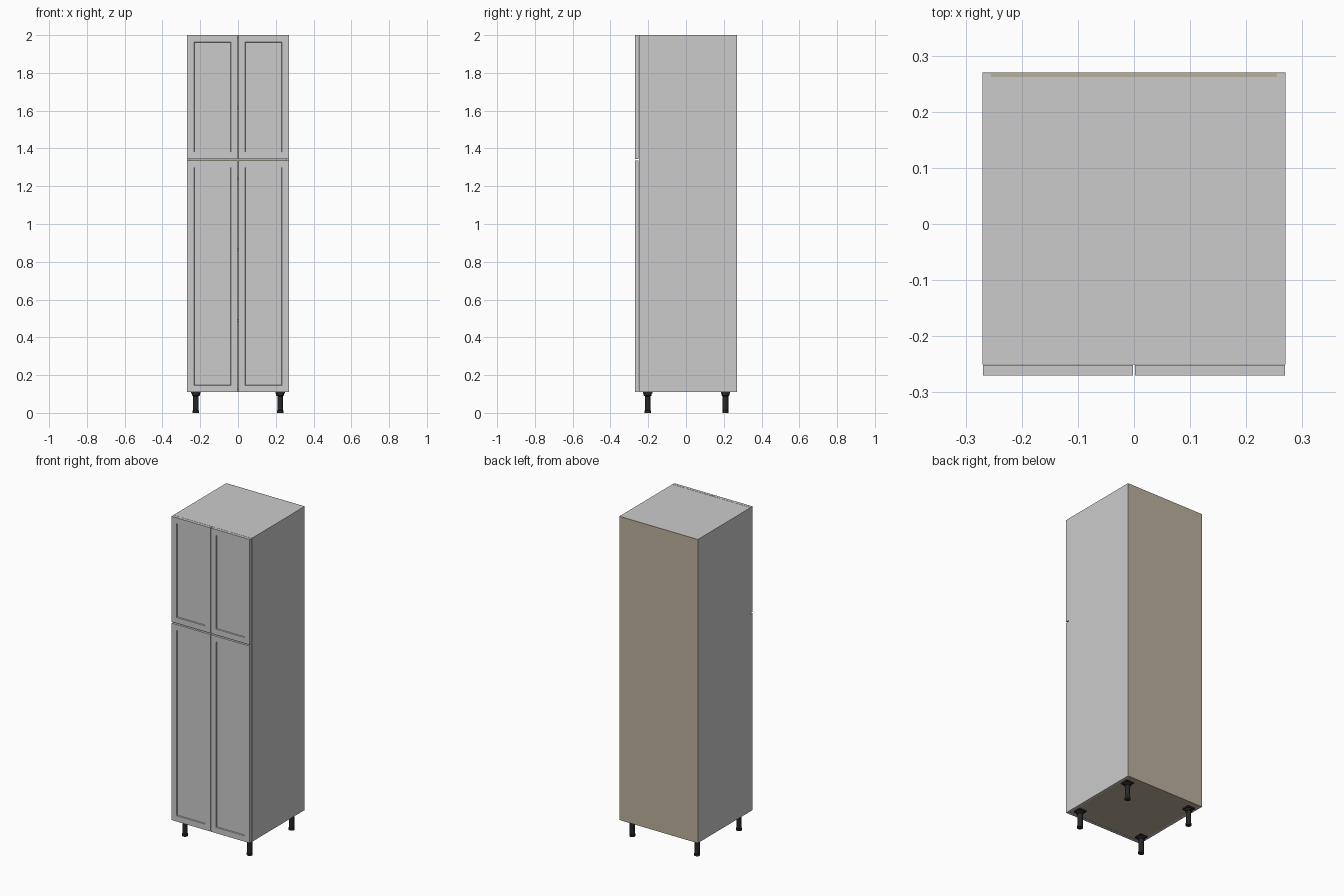
import bpy, bmesh
from math import pi

if "Cube" in bpy.data.objects:
    bpy.data.objects.remove(bpy.data.objects["Cube"])


def material(name, color):
    m = bpy.data.materials.new(name)
    m.diffuse_color = color
    m.use_nodes = True
    m.node_tree.nodes["Principled BSDF"].inputs["Base Color"].default_value = m.diffuse_color
    return m


BEIGE = material("beige_board", (0.50, 0.44, 0.33, 1))
BLACK = material("black_plastic", (0.02, 0.02, 0.02, 1))


def finish(name, bm, mat=None):
    bmesh.ops.recalc_face_normals(bm, faces=bm.faces)
    me = bpy.data.meshes.new(name)
    bm.to_mesh(me)
    bm.free()
    ob = bpy.data.objects.new(name, me)
    bpy.context.collection.objects.link(ob)
    if mat:
        me.materials.append(mat)
    return ob


def box_bm(x0, x1, y0, y1, z0, z1):
    bm = bmesh.new()
    bmesh.ops.create_cube(bm, size=1)
    for v in bm.verts:
        v.co.x = x0 if v.co.x < 0 else x1
        v.co.y = y0 if v.co.y < 0 else y1
        v.co.z = z0 if v.co.z < 0 else z1
    return bm


def box(name, *dims, mat=None):
    return finish(name, box_bm(*dims), mat)


def door(name, x0, x1, z0, z1):
    # slab with a recessed centre panel
    bm = box_bm(x0, x1, -0.27, -0.2515, z0, z1)
    bm.normal_update()
    front = min(bm.faces, key=lambda f: f.calc_center_median().y)
    bmesh.ops.inset_region(bm, faces=[front], thickness=0.051)
    bmesh.ops.inset_region(bm, faces=[front], thickness=0.003, depth=-0.006)
    finish(name, bm)


# carcass
W, T = 0.27, 0.015
IN = W - T
FRONT, BACK, LOW, TOP = -0.25, 0.268, 0.11, 2.0
box("left_side", -W, -IN, FRONT, BACK, LOW, TOP)
box("right_side", IN, W, FRONT, BACK, LOW, TOP)
box("top_panel", -IN, IN, FRONT, 0.262, TOP - T, TOP)
box("bottom_panel", -IN, IN, FRONT, 0.262, LOW, LOW + T, mat=BEIGE)

# back board: filler between the sides plus a thin full-width rear skin
box("back_panel", -IN, IN, 0.262, BACK, LOW, TOP, mat=BEIGE)
box("back_skin", -W, W, BACK, 0.27, LOW, TOP, mat=BEIGE)

# inner shelves
for i, z in enumerate((0.49, 0.865, 1.24, 1.617)):
    box(f"shelf_{i + 1}", -IN, IN, FRONT + 0.01, 0.262, z - T / 2, z + T / 2, mat=BEIGE)

# four doors
for side, x0, x1 in (("left", -0.269, -0.002), ("right", 0.002, 0.269)):
    door(f"lower_{side}_door", x0, x1, LOW, 1.336)
    door(f"upper_{side}_door", x0, x1, 1.344, TOP)


# legs: mounting plate, collar, stem and foot
def leg(name, x, y):
    bm = box_bm(x - 0.025, x + 0.025, y - 0.025, y + 0.025, 0.102, LOW)
    profile = [(0, 0), (0.017, 0), (0.017, 0.012), (0.015, 0.014),
               (0.015, 0.088), (0.021, 0.092), (0.021, 0.103), (0, 0.103)]
    vs = [bm.verts.new((x + r, y, z)) for r, z in profile]
    es = [bm.edges.new(p) for p in zip(vs, vs[1:])]
    bmesh.ops.spin(bm, geom=vs + es, cent=(x, y, 0), axis=(0, 0, 1),
                   angle=2 * pi, steps=24, use_merge=False)
    bmesh.ops.remove_doubles(bm, verts=bm.verts, dist=1e-5)
    ob = finish(name, bm, BLACK)
    bpy.ops.object.select_all(action='DESELECT')
    ob.select_set(True)
    bpy.context.view_layer.objects.active = ob
    bpy.ops.object.shade_smooth_by_angle()


for sx, side in ((-1, "left"), (1, "right")):
    leg(f"front_{side}_leg", sx * 0.223, -0.203)
    leg(f"back_{side}_leg", sx * 0.223, 0.209)
